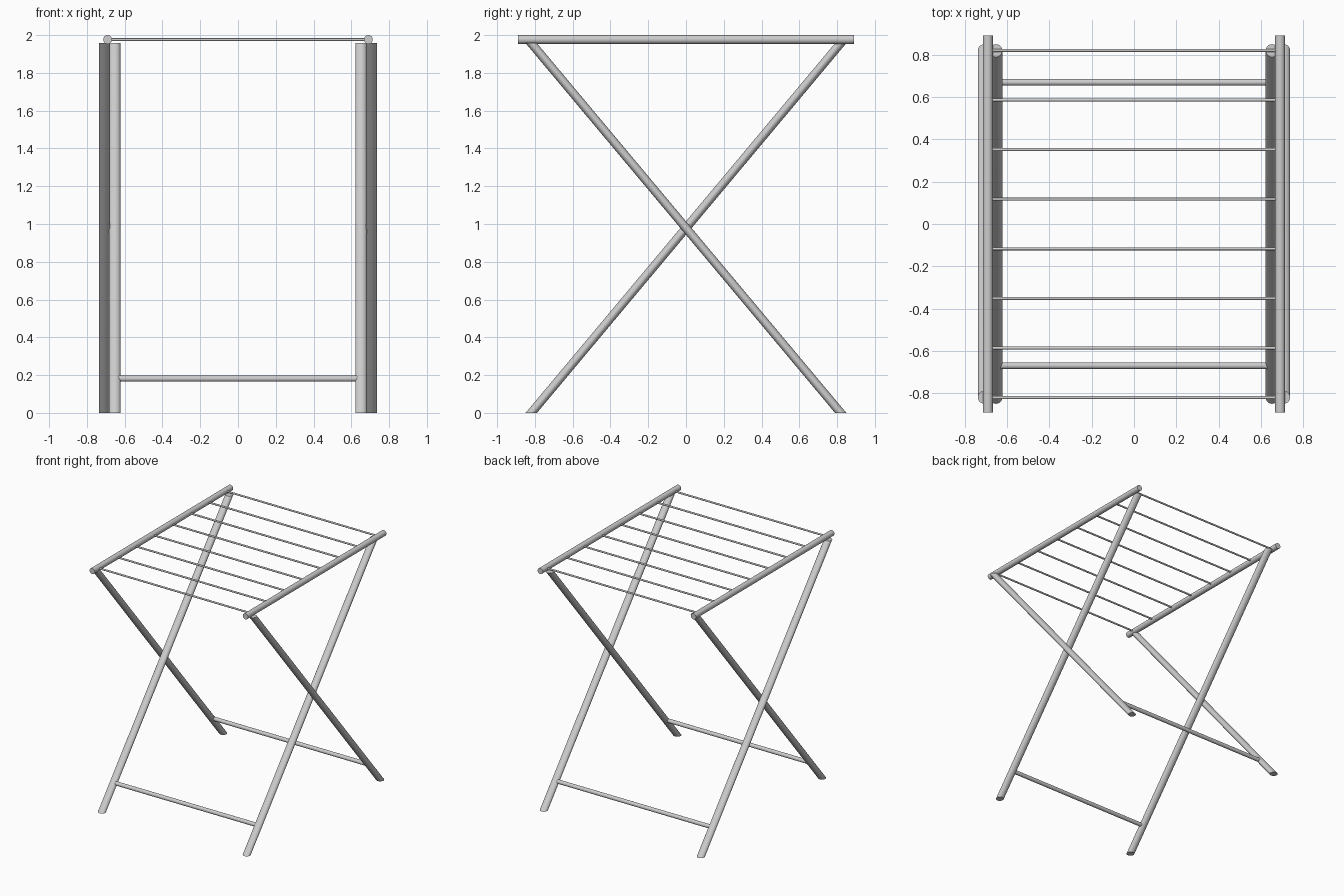
import bpy
import bmesh
from mathutils import Vector

if "Cube" in bpy.data.objects:
    bpy.data.objects.remove(bpy.data.objects["Cube"])

metal = bpy.data.materials.new("light grey metal")
metal.diffuse_color = (0.61, 0.61, 0.61, 1)
metal.use_nodes = True
metal.node_tree.nodes["Principled BSDF"].inputs["Base Color"].default_value = metal.diffuse_color


def tube(name, start, end, radius, axis, sides=32):
    """Round tube whose end caps lie square to the given axis, so slanted tubes are cut level."""
    start, end = Vector(start), Vector(end)
    bm = bmesh.new()
    bmesh.ops.create_cone(bm, cap_ends=True, segments=sides,
                          radius1=radius, radius2=radius, depth=1)
    turn = Vector((0, 0, 1)).rotation_difference(Vector(axis))
    for v in bm.verts:
        centre = start if v.co.z < 0 else end
        v.co = centre + turn @ Vector((v.co.x, v.co.y, 0))
    bmesh.ops.recalc_face_normals(bm, faces=bm.faces)
    mesh = bpy.data.meshes.new(name)
    bm.to_mesh(mesh)
    bm.free()
    mesh.materials.append(metal)
    obj = bpy.data.objects.new(name, mesh)
    bpy.context.collection.objects.link(obj)
    bpy.ops.object.select_all(action='DESELECT')
    obj.select_set(True)
    bpy.context.view_layer.objects.active = obj
    bpy.ops.object.shade_smooth_by_angle(angle=0.7)
    return obj


X, Y, Z = (1, 0, 0), (0, 1, 0), (0, 0, 1)
leg_y, leg_top = 0.819, 1.957
rail_x, rail_z, rail_r = 0.69, 1.9765, 0.0235
inner_x, outer_x = 0.652, 0.707

for side, label in ((-1, "left"), (1, "right")):
    # Top side rails
    tube(f"top_rail_{label}", (side * rail_x, -0.89, rail_z),
         (side * rail_x, 0.89, rail_z), rail_r, Y)
    # Crossed legs: inner pair stands at the front, outer pair at the back
    tube(f"inner_leg_{label}", (side * inner_x, -leg_y, 0),
         (side * inner_x, leg_y, leg_top), 0.03, Z)
    tube(f"outer_leg_{label}", (side * outer_x, leg_y, 0),
         (side * outer_x, -leg_y, leg_top), 0.03, Z)

# Lower crossbars
for name, y, x in (("front_crossbar", -0.669, inner_x), ("back_crossbar", 0.669, outer_x)):
    tube(name, (-x, y, 0.181), (x, y, 0.181), 0.016, X)

# Hanging rods
for i in range(8):
    y = -0.82 + i * 1.64 / 7
    tube(f"hanging_rod_{i + 1}", (-rail_x, y, rail_z), (rail_x, y, rail_z), 0.007, X, 16)
